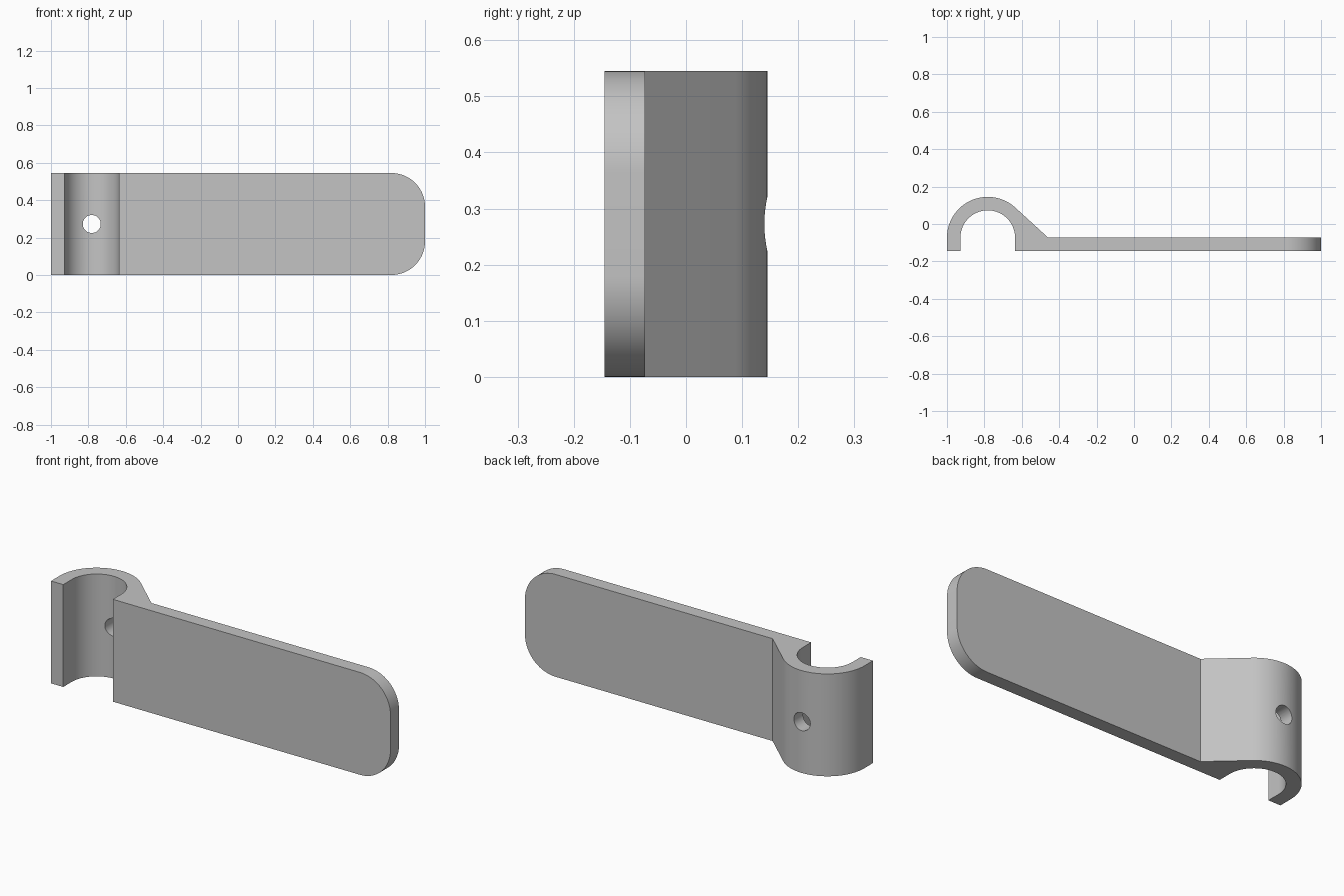
import bpy, bmesh
from math import sin, cos, acos, pi, radians
from mathutils import Matrix, Vector

if "Cube" in bpy.data.objects:
    bpy.data.objects.remove(bpy.data.objects["Cube"])

HEIGHT, BACK, FRONT = 0.545, -0.073, -0.145
CX, OUTER, INNER = -0.782, 0.218, 0.146
SLANT_X, END_X, CORNER = -0.459, 1.0, 0.18
HOLE = 0.048

grey = bpy.data.materials.new("plain grey")
grey.use_nodes = True
colour = (0.55, 0.55, 0.55, 1)
grey.diffuse_color = colour
grey.node_tree.nodes["Principled BSDF"].inputs["Base Color"].default_value = colour


def arc(radius, start, end, steps):
    angles = [start + (end - start) * i / steps for i in range(steps + 1)]
    return [(CX + radius * cos(a), BACK + radius * sin(a)) for a in angles]


def add_object(name, bm):
    mesh = bpy.data.meshes.new(name)
    bm.to_mesh(mesh)
    bm.free()
    obj = bpy.data.objects.new(name, mesh)
    bpy.context.collection.objects.link(obj)
    mesh.materials.append(grey)
    return obj


# Clip and handle plate share one profile, with a web tangent to the clip
tangent = acos(OUTER / (SLANT_X - CX))
profile = [(END_X, FRONT), (END_X, BACK), (SLANT_X, BACK)]
profile += arc(OUTER, tangent, pi, 48)
profile += [(CX - OUTER, FRONT), (CX - INNER, FRONT)]
profile += arc(INNER, pi, 0, 48)
profile += [(CX + INNER, FRONT)]

bm = bmesh.new()
base = bm.faces.new([bm.verts.new((x, y, 0)) for x, y in profile])
top = bmesh.ops.extrude_face_region(bm, geom=[base])["geom"]
bmesh.ops.translate(bm, vec=Vector((0, 0, HEIGHT)),
                    verts=[v for v in top if isinstance(v, bmesh.types.BMVert)])

# Rounded corners at the free end
corners = [e for e in bm.edges
           if all(v.co.x > 0.99 for v in e.verts)
           and abs(e.verts[0].co.z - e.verts[1].co.z) < 0.001]
bmesh.ops.bevel(bm, geom=corners, offset=CORNER, offset_type='OFFSET',
                segments=20, profile=0.5, affect='EDGES')
bmesh.ops.recalc_face_normals(bm, faces=bm.faces)
clip = add_object("clip_handle", bm)

# Screw hole through the back of the clip
bm = bmesh.new()
bmesh.ops.create_cone(bm, cap_ends=True, segments=48, radius1=HOLE, radius2=HOLE, depth=0.3,
                      matrix=Matrix.Translation((CX, 0.12, HEIGHT / 2))
                      @ Matrix.Rotation(pi / 2, 4, 'X'))
cutter = add_object("hole_cutter", bm)
cutter.hide_render = True
cutter.hide_viewport = True
cut = clip.modifiers.new("screw hole", 'BOOLEAN')
cut.operation = 'DIFFERENCE'
cut.solver = 'EXACT'
cut.object = cutter

# Apply the cut, then smooth the curved walls
bpy.context.view_layer.objects.active = clip
clip.select_set(True)
bpy.ops.object.modifier_apply(modifier=cut.name)
bpy.data.objects.remove(cutter)
bpy.ops.object.shade_smooth_by_angle(angle=radians(25))
